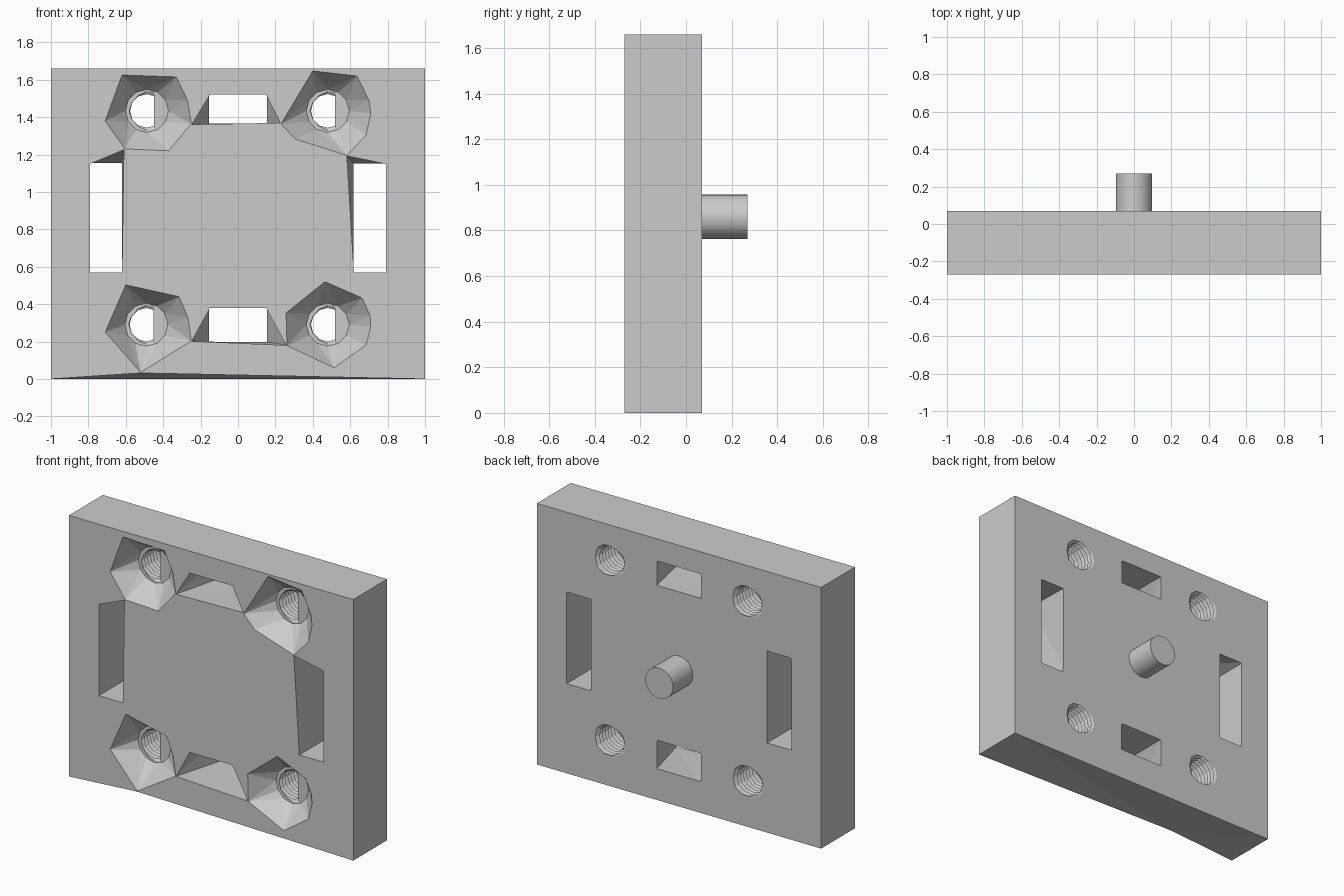
import bpy, bmesh, math

if "Cube" in bpy.data.objects:
    bpy.data.objects.remove(bpy.data.objects["Cube"], do_unlink=True)

FRONT, BACK, TOP = -0.27, 0.07, 1.66
SINK = FRONT + 0.13          # depth where each countersink meets its hole
RIM = 0.115

grey = bpy.data.materials.new("plain grey")
grey.use_nodes = True
grey.diffuse_color = (0.6, 0.6, 0.6, 1)
grey.node_tree.nodes["Principled BSDF"].inputs["Base Color"].default_value = (0.6, 0.6, 0.6, 1)


def make_object(name, bm):
    bmesh.ops.recalc_face_normals(bm, faces=bm.faces)
    mesh = bpy.data.meshes.new(name)
    bm.to_mesh(mesh)
    bm.free()
    mesh.materials.append(grey)
    obj = bpy.data.objects.new(name, mesh)
    bpy.context.collection.objects.link(obj)
    return obj


def hull(name, points):
    bm = bmesh.new()
    for p in points:
        bm.verts.new(p)
    res = bmesh.ops.convex_hull(bm, input=bm.verts)
    loose = [v for v in bm.verts if not v.link_faces]
    bmesh.ops.delete(bm, geom=loose, context='VERTS')
    return make_object(name, bm)


def at_depth(outline, *depths):
    return [(x, y, z) for y in depths for x, z in outline]


def rect(x0, x1, z0, z1):
    return [(x0, z0), (x1, z0), (x1, z1), (x0, z1)]


def circle(cx, cz, r, n):
    return [(cx + r * math.cos(math.tau * i / n), cz + r * math.sin(math.tau * i / n))
            for i in range(n)]


def threaded_hole(name, cx, cz, sides=12, steps=18):
    # Stack of rings with alternating radius, tilted to suggest a thread
    bm = bmesh.new()
    rings = []
    for k in range(steps):
        r = 0.09 if k % 2 else 0.112
        y = SINK - 0.005 + k * 0.0145
        rings.append([bm.verts.new((x, y + 0.13 * (x - cx), z))
                      for x, z in circle(cx, cz, r, sides)])
    for a, b in zip(rings, rings[1:]):
        for i in range(sides):
            j = (i + 1) % sides
            bm.faces.new((a[i], a[j], b[j], b[i]))
    bm.faces.new(rings[0])
    bm.faces.new(rings[-1][::-1])
    return make_object(name, bm)


# Main plate
bm = bmesh.new()
bmesh.ops.create_cube(bm, size=1)
for v in bm.verts:
    v.co = (v.co.x * 2, FRONT + (v.co.y + 0.5) * (BACK - FRONT), (v.co.z + 0.5) * TOP)
plate = make_object("plate", bm)

# Faceted countersinks with their hole centres
sinks = [
    ((-0.487, 1.433), [(-.62, 1.625), (-.33, 1.615), (-.27, 1.49), (-.25, 1.365),
                       (-.37, 1.22), (-.605, 1.23), (-.71, 1.38)]),
    ((0.48, 1.433), [(.4, 1.647), (.636, 1.62), (.7, 1.49), (.71, 1.42),
                     (.685, 1.305), (.583, 1.195), (.305, 1.283), (.23, 1.364)]),
    ((-0.49, 0.29), [(-.6, .503), (-.315, .44), (-.267, .326), (-.25, .203),
                     (-.52, .035), (-.71, .25)]),
    ((0.48, 0.29), [(.465, .52), (.663, .433), (.706, .34), (.71, .28),
                    (.684, .18), (.513, .06), (.262, .178), (.257, .353)]),
]
# Slots: flared front outline and straight back rectangle
slots = [
    ([(-.247, 1.36), (.225, 1.37), (.15, 1.52), (-.15, 1.52)], rect(-.15, .15, 1.365, 1.52)),
    ([(-.247, .202), (.258, .18), (.15, .38), (-.15, .38)], rect(-.15, .15, .2, .38)),
    ([(-.79, .57), (-.62, .57), (-.61, 1.225), (-.79, 1.15)], rect(-.79, -.62, .57, 1.15)),
    ([(.62, .57), (.79, .57), (.79, 1.15), (.582, 1.192)], rect(.62, .79, .57, 1.15)),
]

cutters = []
for (cx, cz), outline in sinks:
    cutters.append(hull("countersink_cutter", at_depth(outline, FRONT - 0.02, FRONT)
                        + at_depth(circle(cx, cz, RIM, 12), SINK)))
    cutters.append(threaded_hole("hole_cutter", cx, cz))
for outline, back in slots:
    cutters.append(hull("slot_cutter", at_depth(outline, FRONT - 0.02, FRONT)
                        + at_depth(back, BACK, BACK + 0.02)))
# Shallow wedge off the bottom front edge
cutters.append(hull("bottom_wedge_cutter", [
    (-.52, FRONT - 0.01, .032), (-1, FRONT - 0.01, 0), (1, FRONT - 0.01, 0),
    (-1, BACK, -.001), (1, BACK, -.001),
    (-1, FRONT - 0.01, -.1), (1, FRONT - 0.01, -.1)]))

for c in cutters:
    c.hide_render = True
    mod = plate.modifiers.new("cut", 'BOOLEAN')
    mod.operation = 'DIFFERENCE'
    mod.solver = 'EXACT'
    mod.object = c
bpy.context.view_layer.objects.active = plate
for mod in list(plate.modifiers):
    bpy.ops.object.modifier_apply(modifier=mod.name)
for c in cutters:
    bpy.data.objects.remove(c, do_unlink=True)

# Round peg on the back
bpy.ops.mesh.primitive_cylinder_add(vertices=40, radius=0.097, depth=0.2,
                                    location=(0, BACK + 0.1, 0.86),
                                    rotation=(math.pi / 2, 0, 0))
peg = bpy.context.object
peg.name = "back_peg"
peg.data.materials.append(grey)
bpy.ops.object.shade_smooth_by_angle(angle=math.radians(30))
